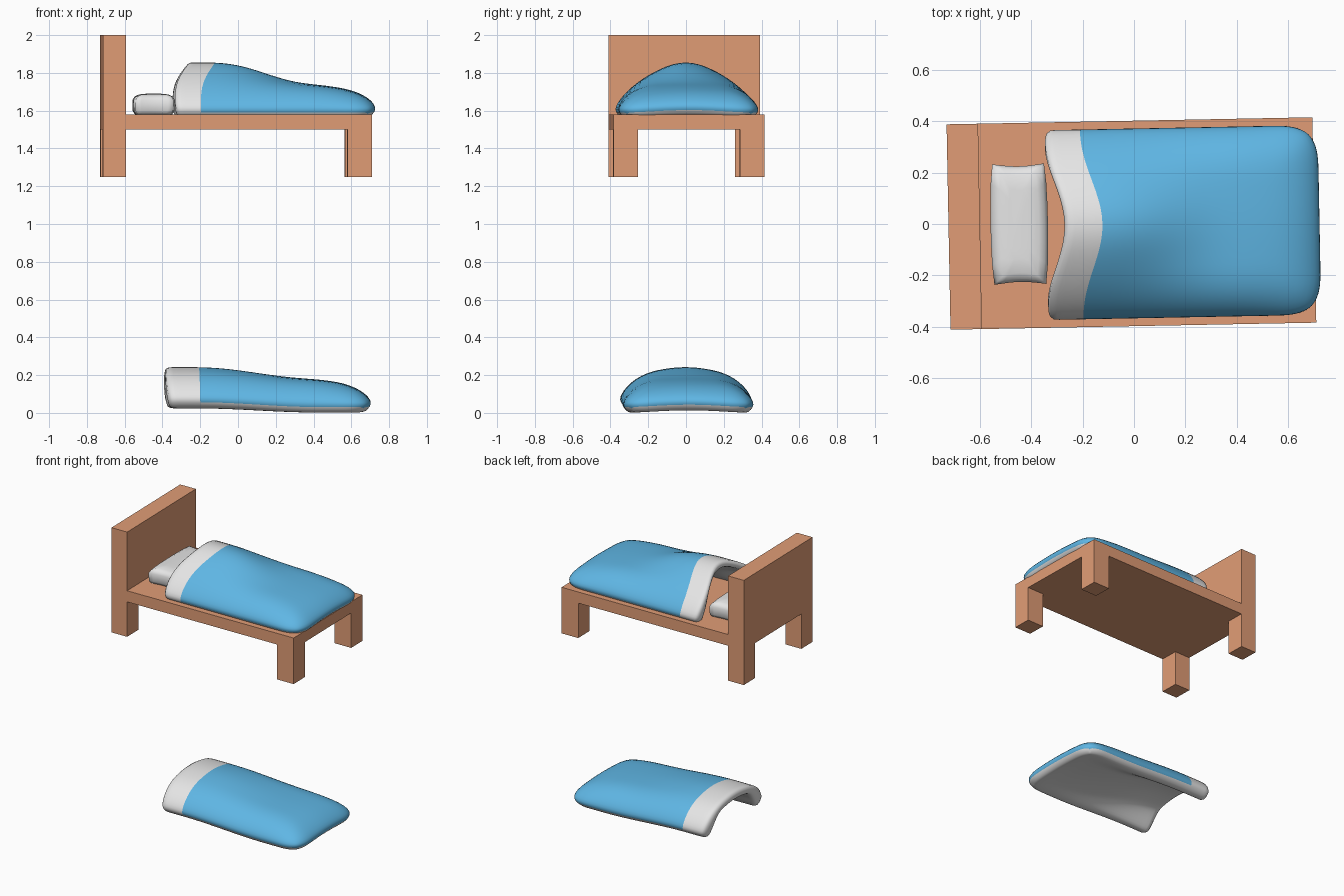
import bpy, bmesh, math
from mathutils import Matrix, Vector

if "Cube" in bpy.data.objects:
    bpy.data.objects.remove(bpy.data.objects["Cube"])

TURN = Matrix.Translation((-0.01, 0.002, 0)) @ Matrix.Rotation(math.radians(1.1), 4, 'Z')


def material(name, rgb):
    m = bpy.data.materials.new(name)
    m.diffuse_color = (*rgb, 1)
    m.use_nodes = True
    m.node_tree.nodes["Principled BSDF"].inputs["Base Color"].default_value = m.diffuse_color
    return m


WOOD = material("warm wood", (0.75, 0.335, 0.18))
BLUE = material("blue cloth", (0.115, 0.47, 0.78))
WHITE = material("white cloth", (0.79, 0.79, 0.79))


def make_object(name, bm, mats, smooth=False):
    bmesh.ops.transform(bm, matrix=TURN, verts=bm.verts)
    bmesh.ops.recalc_face_normals(bm, faces=bm.faces)
    me = bpy.data.meshes.new(name)
    bm.to_mesh(me)
    bm.free()
    for m in mats:
        me.materials.append(m)
    for p in me.polygons:
        p.use_smooth = smooth
    ob = bpy.data.objects.new(name, me)
    bpy.context.collection.objects.link(ob)
    return ob


def box(name, x0, x1, y0, y1, z0, z1):
    bm = bmesh.new()
    bmesh.ops.create_cube(bm, size=1)
    for v in bm.verts:
        v.co = Vector(((x0 + x1) / 2 + v.co.x * (x1 - x0),
                       (y0 + y1) / 2 + v.co.y * (y1 - y0),
                       (z0 + z1) / 2 + v.co.z * (z1 - z0)))
    return make_object(name, bm, [WOOD])


def smoothstep(a, b, x):
    t = min(1, max(0, (x - a) / (b - a)))
    return t * t * (3 - 2 * t)


def bell(y):
    return math.cos(min(1, abs(y) / 0.38) * math.pi / 2) ** 2


# Bed frame
box("headboard", -0.7125, -0.59, -0.4, 0.4, 1.5, 2.0)
box("bed_base", -0.59, 0.7125, -0.4, 0.4, 1.5, 1.58)
for side, y0 in (("front", -0.4), ("back", 0.27)):
    box("head_leg_" + side, -0.7125, -0.59, y0, y0 + 0.13, 1.25, 1.5)
    box("foot_leg_" + side, 0.5825, 0.7125, y0, y0 + 0.13, 1.25, 1.5)

# Rolled hem of a blanket: (outward, down) from the flat top to the rim
HEM = [(0, 0), (0.06, -0.010), (0.112, -0.035), (0.153, -0.073),
       (0.174, -0.110), (0.171, -0.135), (0.145, -0.166)]
N = len(HEM) - 1


def blanket(name, head, foot, half_width, z, hump, head_shift, head_lift, thick):
    """Padded cover: hemmed on three sides, hollowed below towards the head."""
    core_x, core_y = foot - HEM[4][0], half_width - HEM[4][0]
    fold = -0.2
    xs = [head, head + 0.04, (head + fold) / 2 + 0.02, fold]
    xs += [fold + (core_x - fold) * i / 9 for i in range(1, 10)]
    # column and row entries: (core position, hem ring)
    cols = [(x, 0) for x in xs] + [(core_x, k) for k in range(1, N + 1)]
    rows = [(-core_y, -k) for k in range(N, 0, -1)]
    rows += [(core_y * (i / 3 - 1), 0) for i in range(7)]
    rows += [(core_y, k) for k in range(1, N + 1)]
    bm = bmesh.new()
    top, under = [], []
    for cx, kx in cols:
        top_line, under_line = [], []
        for cy, ky in rows:
            ring = max(kx, abs(ky))
            out, drop = HEM[ring]
            d = Vector((kx, ky))
            if ring:  # squarish rounded corners
                d /= (kx ** 3 + abs(ky) ** 3) ** (1 / 3)

            def place(o):
                x, y = cx + d.x * o, cy + d.y * o
                near = 1 - smoothstep(-0.2, 0.43, x)
                sx = x + head_shift * bell(y) ** 1.2 * near
                if cx < fold:
                    sx += 0.045 * (ring / N) ** 3 * (fold - cx) / (fold - head)
                return x, y, sx, near

            x, y, sx, near = place(out)
            base = z + head_lift * near * (1 - bell(y))
            # foot slopes down, less so at the rim
            slope = -0.03 * smoothstep(0.38, 0.68, x) * max(0, 1 + drop / 0.12)
            pz = base + drop + slope + (hump * near + 0.014) * bell(y)
            v = bm.verts.new((sx, y, pz))
            top_line.append(v)
            if ring == N:
                under_line.append(v)
                continue
            # underside: follows the top at the head, nearly flat at the foot
            x, y, sx, near = place(HEM[N][0] * ring / N)
            rim = z + HEM[N][1] + head_lift * near * (1 - bell(y)) + 0.014 * bell(y)
            w = 0.05 + 0.95 * (1 - smoothstep(head, 0.55, x))
            uz = rim + w * max(0, pz - thick - rim)
            under_line.append(bm.verts.new((sx, y, uz)))
        top.append(top_line)
        under.append(under_line)
    last = len(rows) - 2
    for i in range(len(cols) - 1):
        for j in range(last + 1):
            hem = j in (0, last) or i == len(cols) - 2
            for g, white in ((top, i < 3 or hem), (under, True)):
                f = bm.faces.new((g[i][j], g[i + 1][j], g[i + 1][j + 1], g[i][j + 1]))
                f.material_index = int(white)
    # head edge
    for j in range(last + 1):
        loop = []
        for v in (top[0][j], top[0][j + 1], under[0][j + 1], under[0][j]):
            if v not in loop:
                loop.append(v)
        bm.faces.new(loop).material_index = 1
    ob = make_object(name, bm, [BLUE, WHITE], True)
    sub = ob.modifiers.new("softness", 'SUBSURF')
    sub.levels = sub.render_levels = 1
    return ob


blanket("bed_blanket", -0.345, 0.735, 0.372, 1.726, 0.118, 0.085, 0.0, 0.05)
blanket("spare_blanket", -0.380, 0.712, 0.347, 0.166, 0.063, 0.0, 0.025, 0.06)

# Pillow: stacked outlines with pinched corners
bm = bmesh.new()
HX, HY = 0.104, 0.237
PX, PY = -0.437, 0.006
SEG = 6
corners = [(-1, -1), (1, -1), (1, 1), (-1, 1)]
outline = []
for a, b in zip(corners, corners[1:] + corners[:1]):
    for i in range(SEG):
        t = i / SEG
        outline.append((a[0] + (b[0] - a[0]) * t, a[1] + (b[1] - a[1]) * t))
rings = []
for inset, z in ((0.014, 1.580), (0.002, 1.598), (0.0, 1.655), (0.012, 1.675), (0.035, 1.686)):
    ring = []
    for u, v in outline:
        px = u * (HX - inset) + 0.008 * u * (1 - v * v)
        py = v * (HY - inset) - 0.012 * v * (1 - u * u)
        if abs(u * v) == 1:
            px, py = px * 0.97, py * 0.99
        ring.append(bm.verts.new((px + PX, py + PY, z)))
    rings.append(ring)
n = len(outline)
for lo, hi in zip(rings, rings[1:]):
    for i in range(n):
        bm.faces.new((lo[i], lo[(i + 1) % n], hi[(i + 1) % n], hi[i]))
bm.faces.new(list(reversed(rings[0])))
# inner ring and centre keep the top softly flat
inner = [bm.verts.new(((v.co.x - PX) * 0.5 + PX, (v.co.y - PY) * 0.7 + PY, 1.690))
         for v in rings[-1]]
for i in range(n):
    bm.faces.new((rings[-1][i], rings[-1][(i + 1) % n], inner[(i + 1) % n], inner[i]))
bm.faces.new(inner)
make_object("pillow", bm, [WHITE], True)
